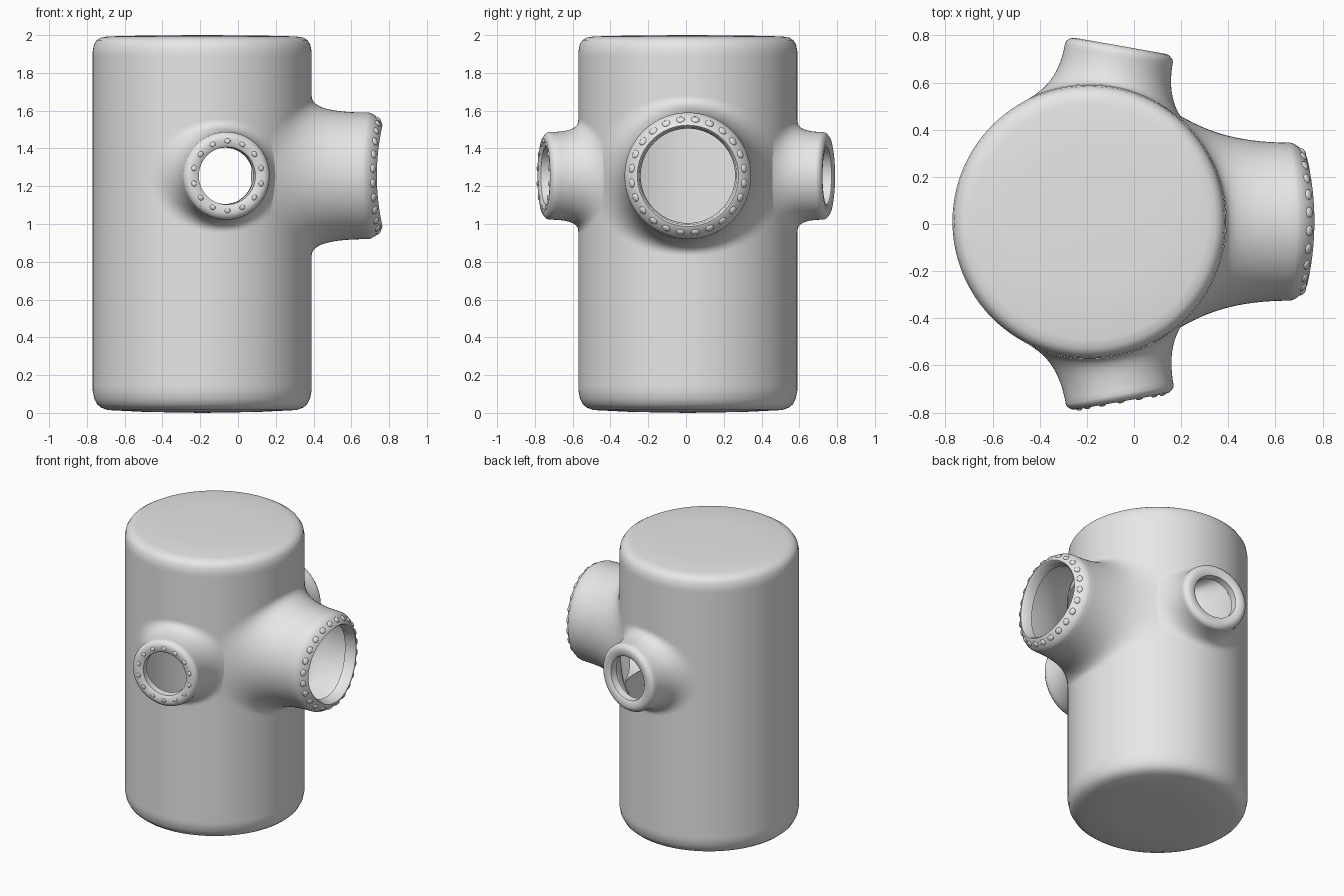
import bpy, bmesh, math
from mathutils import Vector, Matrix

if "Cube" in bpy.data.objects:
    bpy.data.objects.remove(bpy.data.objects["Cube"])

grey = bpy.data.materials.new("plain grey")
grey.diffuse_color = (0.8, 0.8, 0.8, 1)
grey.use_nodes = True
grey.node_tree.nodes["Principled BSDF"].inputs["Base Color"].default_value = grey.diffuse_color

CENTRE = Vector((-0.19, 0.01, 0))
R = 0.58            # tank radius
AXIS_Z = 1.255      # height of all nozzles

# angle (deg), tip distance, tube radius, flare radius vertical / extra sideways,
# saddle depth, rim profile (radius, distance behind tip), studs (count, size, ring radius, setback)
NOZZLES = [
    ("right_nozzle", 0, 0.955, 0.335, 0.42, 0.10, 0.03,
     [(0.332, 0.062), (0.32, 0.04), (0.285, 0.007), (0.268, 0.0), (0.258, 0.01), (0.25, 0.075)],
     (24, 0.023, 0.30, 0.021)),
    ("front_nozzle", -80, 0.775, 0.232, 0.30, 0.06, 0.0,
     [(0.228, 0.018), (0.212, 0.004), (0.195, 0.0), (0.165, 0.004), (0.152, 0.012), (0.149, 0.06)],
     (14, 0.016, 0.185, 0.0)),
    ("back_nozzle", 80, 0.757, 0.232, 0.30, 0.06, 0.0,
     [(0.228, 0.018), (0.212, 0.004), (0.195, 0.0), (0.165, 0.004), (0.152, 0.012), (0.149, 0.06)],
     None),
]


def finish(name, bm):
    me = bpy.data.meshes.new(name)
    bm.to_mesh(me)
    bm.free()
    ob = bpy.data.objects.new(name, me)
    bpy.context.collection.objects.link(ob)
    me.materials.append(grey)
    bpy.ops.object.select_all(action='DESELECT')
    ob.select_set(True)
    bpy.context.view_layer.objects.active = ob
    bpy.ops.object.shade_smooth_by_angle(angle=math.radians(50))
    return ob


def loft(bm, rings):
    vs = [[bm.verts.new(p) for p in ring] for ring in rings]
    n = len(vs[0])
    for a, b in zip(vs, vs[1:]):
        for j in range(n):
            k = (j + 1) % n
            bm.faces.new((a[j], a[k], b[k], b[j]))
    return vs


def frame(deg):
    c, s = math.cos(math.radians(deg)), math.sin(math.radians(deg))
    return Vector((c, s, 0)), Vector((-s, c, 0)), CENTRE + Vector((0, 0, AXIS_Z))


def wall(u):
    return math.sqrt(max(R * R - u * u, 0))


# tank: rounded cylinder with openings under each nozzle
profile = [(0.3, 0.005), (0.5, 0.015), (0.535, 0.028), (0.555, 0.045), (0.571, 0.075), (R, 0.12)]
profile += [(R, 0.12 + 1.79 * i / 72) for i in range(1, 73)]
profile += [(0.573, 1.95), (0.558, 1.973), (0.537, 1.986), (0.5, 1.993), (0.3, 1.998)]
SEG = 128
bm = bmesh.new()
vs = loft(bm, [[CENTRE + Vector((r * math.cos(2 * math.pi * j / SEG), r * math.sin(2 * math.pi * j / SEG), z))
                for j in range(SEG)] for r, z in profile])
for ring, z, flip in ((vs[0], 0.0, True), (vs[-1], 2.0, False)):
    mid = bm.verts.new(CENTRE + Vector((0, 0, z)))
    for j in range(SEG):
        a, b = ring[j], ring[(j + 1) % SEG]
        bm.faces.new((b, a, mid) if flip else (a, b, mid))
doomed = set()
for _, deg, _, _, rb, extra, *_ in NOZZLES:
    axis, side, org = frame(deg)
    for f in bm.faces:
        p = f.calc_center_median() - org
        u, w = p.dot(side), p.z
        rho = math.hypot(u, w)
        if p.dot(axis) > 0 and rho < 0.88 * (rb + extra * (u / max(rho, 1e-6)) ** 2):
            doomed.add(f)
bmesh.ops.delete(bm, geom=list(doomed), context='FACES')
finish("tank_body", bm)

# nozzles: flare off the tank wall, straight neck, rolled rim, inner lip
N = 96
for name, deg, tip, rt, rb, extra, saddle, rim, studs in NOZZLES:
    axis, side, org = frame(deg)

    def point(rho, d, phi):
        return org + axis * d + (side * math.cos(phi) + Vector((0, 0, math.sin(phi)))) * rho

    phis = [2 * math.pi * j / N for j in range(N)]
    rings = []
    for i in range(19):
        s = i / 18
        ring = []
        for phi in phis:
            c = math.cos(phi)
            base = rb + extra * c * c
            rho = base * (1 - s) ** 2 + rt * (1 - (1 - s) ** 2)
            end = tip - rim[0][1] - 0.012 - saddle * c * c
            h = 0.001 * (1 - s) ** 2 + (end - wall(rt * c)) * s * s
            ring.append(point(rho, wall(rho * c) + h, phi))
        rings.append(ring)
    for r, back in rim:
        rings.append([point(r, tip - back - saddle * math.cos(phi) ** 2, phi) for phi in phis])
    bm = bmesh.new()
    loft(bm, rings)
    finish(name, bm)

    # flattened studs around the rim
    if studs:
        count, size, ring_r, back = studs
        bm = bmesh.new()
        for k in range(count):
            phi = 2 * math.pi * (k + 0.5) / count
            radial = side * math.cos(phi) + Vector((0, 0, math.sin(phi)))
            nrm = (axis + radial * (0.9 if saddle else 0.2)).normalized()
            tan = axis.cross(radial)
            rot = Matrix((tan, nrm.cross(tan), nrm)).transposed().to_4x4()
            pos = point(ring_r, tip - back - saddle * math.cos(phi) ** 2, phi)
            m = Matrix.Translation(pos) @ rot @ Matrix.Diagonal((1.0, 0.85, 0.4, 1))
            bmesh.ops.create_uvsphere(bm, u_segments=12, v_segments=8, radius=size, matrix=m)
        finish(name + "_rim_studs", bm)
